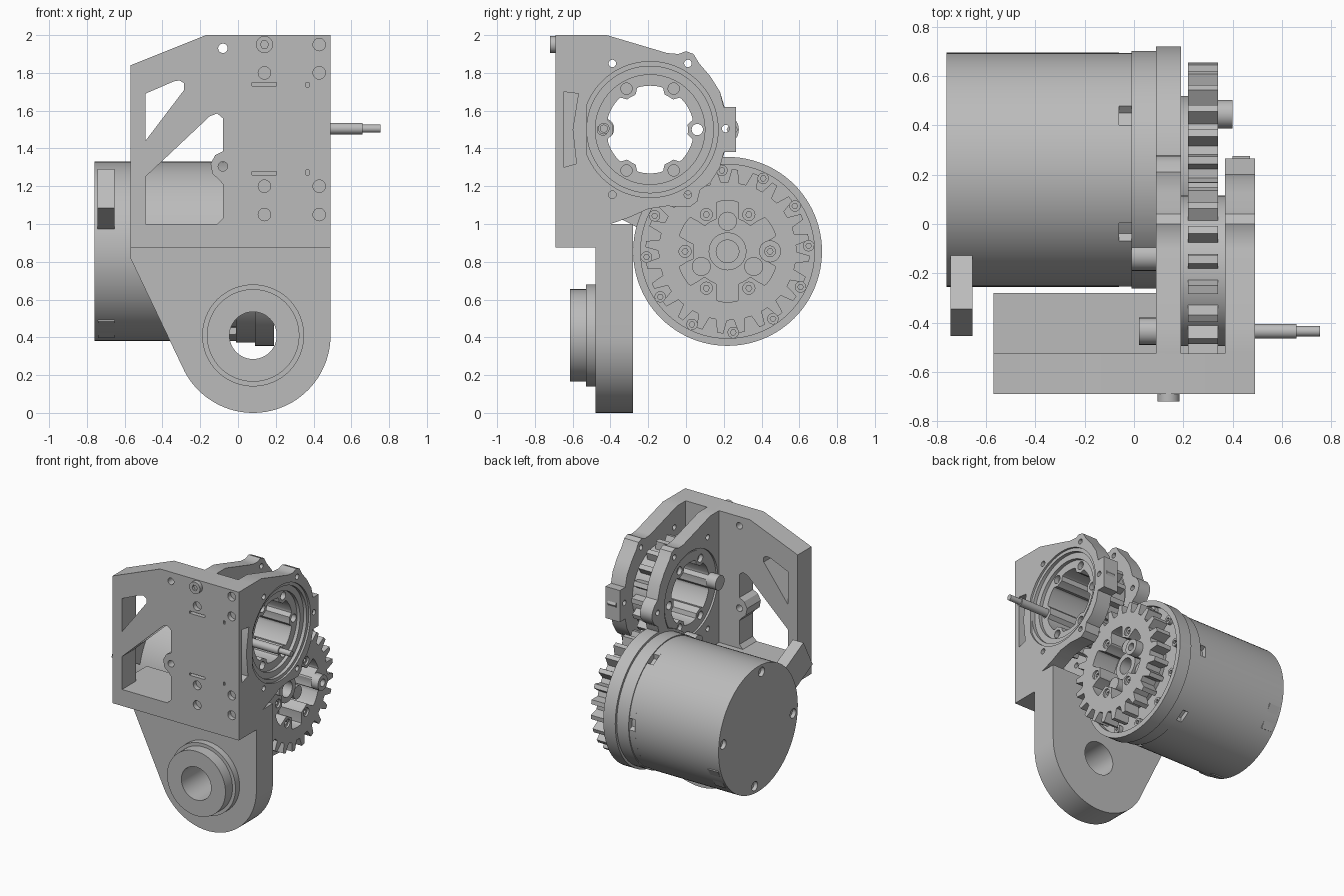
import bpy, bmesh
from math import sin, cos, pi, atan2, radians

if "Cube" in bpy.data.objects:
    bpy.data.objects.remove(bpy.data.objects["Cube"])

mat = bpy.data.materials.new("machined grey")
mat.use_nodes = True
GREY = (0.5, 0.5, 0.5, 1)
mat.diffuse_color = GREY
next(n for n in mat.node_tree.nodes if n.type == 'BSDF_PRINCIPLED').inputs["Base Color"].default_value = GREY


def finish(name, me):
    me.name = name
    me.shade_smooth()
    me.set_sharp_from_angle(angle=radians(28))
    me.materials.clear()
    me.materials.append(mat)
    ob = bpy.data.objects.new(name, me)
    bpy.context.collection.objects.link(ob)
    return ob


def evaluated_mesh(ob):
    dg = bpy.context.evaluated_depsgraph_get()
    return bpy.data.meshes.new_from_object(ob.evaluated_get(dg))


def prism(name, loops, lo, hi, axis='x'):
    """Extrude a filled outline (first loop) with holes (other loops) along an axis."""
    cu = bpy.data.curves.new("outline", 'CURVE')
    cu.dimensions = '2D'
    cu.fill_mode = 'BOTH'
    cu.extrude = (hi - lo) / 2
    for loop in loops:
        sp = cu.splines.new('POLY')
        sp.points.add(len(loop) - 1)
        for p, (u, v) in zip(sp.points, loop):
            p.co = (u, v, 0, 1)
        sp.use_cyclic_u = True
    tmp = bpy.data.objects.new("outline", cu)
    bpy.context.collection.objects.link(tmp)
    me = evaluated_mesh(tmp)
    bpy.data.objects.remove(tmp)
    mid = (lo + hi) / 2
    bm = bmesh.new()
    bm.from_mesh(me)
    for v in bm.verts:
        a, b, c = v.co
        v.co = (c + mid, a, b) if axis == 'x' else (a, mid - c, b)
    bmesh.ops.remove_doubles(bm, verts=bm.verts, dist=0.0002)
    bmesh.ops.recalc_face_normals(bm, faces=bm.faces)
    bm.to_mesh(me)
    bm.free()
    return finish(name, me)


def polar(c, radius, n=48):
    f = radius if callable(radius) else (lambda t: radius)
    return [(c[0] + f(2 * pi * i / n) * cos(2 * pi * i / n),
             c[1] + f(2 * pi * i / n) * sin(2 * pi * i / n)) for i in range(n)]


def spaced(c, r, n, start=0.0):
    return [(c[0] + r * cos(start + 2 * pi * i / n), c[1] + r * sin(start + 2 * pi * i / n)) for i in range(n)]


def rect(u0, u1, v0, v1):
    return [(u0, v0), (u1, v0), (u1, v1), (u0, v1)]


def scallop(c, rout, rin, half, n=6, start=0.0):
    """Opening that dips inwards around n evenly spaced screw tabs."""
    def f(t):
        step = 2 * pi / n
        off = abs((t - start + step / 2) % step - step / 2)
        k = min(1, max(0, (off - half) / 0.12))
        return rin + (rout - rin) * k * k * (3 - 2 * k)
    return polar(c, f, 144)


def gear(c, n, root, tip, phase):
    pts = []
    for i in range(n):
        for off, r in ((-.31, root), (-.14, tip), (.14, tip), (.31, root)):
            t = phase + (i + off) * 2 * pi / n
            pts.append((c[0] + r * cos(t), c[1] + r * sin(t)))
    return pts


UP, LOW = (-.19, 1.5), (.22, .855)      # gear axes as (y, z)
EYE = (.08, .41)                        # mounting eye as (x, z)

# ---- Front plate: thin drilled face over a core, both with lightening windows
plate = [(-.57, .875), (.49, .875), (.49, 2), (-.17, 2), (-.57, 1.84)]
upper_window = [(-.49, 1.44), (-.49, 1.69), (-.34, 1.755), (-.31, 1.76), (-.285, 1.745), (-.285, 1.71)]
lower_window = [(-.49, 1.0), (-.49, 1.25), (-.15, 1.57), (-.11, 1.585), (-.08, 1.56), (-.08, 1.385),
                (-.12, 1.365), (-.145, 1.32), (-.135, 1.265), (-.1, 1.235), (-.08, 1.21),
                (-.08, 1.03), (-.11, 1.0)]
through = [upper_window, lower_window] + [polar((-.08, z), .025, 24) for z in (1.93, 1.305)]
blind = [polar((x, z), .033, 24) for x in (.14, .43) for z in (1.05, 1.2, 1.8, 1.95)]
slots = [rect(.075, .205, z, z + .018) for z in (1.26, 1.73)]
slots += [rect(.36, .375, z, z + .025) for z in (1.26, 1.725)]
face = prism("front_plate_face", [plate] + through + blind + slots, -.69, -.655, 'y')
core = prism("front_plate_core", [plate] + through, -.655, -.525, 'y')

# Pocket in the plate's side edge
cutter = prism("side_pocket_cutter", [[(-.649, 1.3), (-.58, 1.32), (-.6, 1.5), (-.57, 1.69), (-.649, 1.7)]], .41, .6)
cutter.hide_render = True
mod = core.modifiers.new("pocket", 'BOOLEAN')
mod.operation, mod.object = 'DIFFERENCE', cutter
cut = evaluated_mesh(core)
bpy.data.objects.remove(core)
bpy.data.objects.remove(cutter)
finish("front_plate_core", cut)

# Screw with a hex socket in the front plate
prism("front_screw", [polar((.14, 1.95), .045, 32), polar((.14, 1.95), .022, 6)], -.72, -.68, 'y')
prism("front_screw_seat", [polar((.14, 1.95), .04, 24)], -.70, -.65, 'y')

# ---- Shelf and lower mounting eye
prism("shelf", [rect(-.57, .49, .875, 1.0)], -.69, -.28, 'y')
arc = [(EYE[0] + .41 * cos(radians(a)), EYE[1] + .41 * sin(radians(a))) for a in range(208, 361, 4)]
prism("mounting_lug", [[(-.57, .95), (-.57, .82)] + arc + [(.49, .95)], polar(EYE, .125)], -.48, -.28, 'y')
prism("lug_collar", [polar(EYE, .27, 64), polar(EYE, .125)], -.53, -.48, 'y')
prism("lug_boss", [polar(EYE, .245, 64), polar(EYE, .125)], -.615, -.53, 'y')

# ---- Two bearing side plates around the upper gear
top_edge = [(-.53, 1.0), (-.53, 2.0), (-.42, 2.0), (-.1, 1.905), (-.04, 1.9), (0, 1.915), (.04, 1.9),
            (.07, 1.85), (.13, 1.78), (.18, 1.7)]
bottom_edge = [(.18, 1.3), (.13, 1.22), (.075, 1.18), (.06, 1.12), (.02, 1.09), (-.03, 1.09),
               (-.1, 1.095), (-.2, 1.08), (-.3, 1.035), (-.4, 1.0)]
square_tab = [(.2, 1.62), (.265, 1.62), (.265, 1.38), (.2, 1.38)]
round_tab = [(.21, 1.6), (.25, 1.57), (.275, 1.53), (.28, 1.5), (.275, 1.47), (.25, 1.43), (.21, 1.4)]
pins = [(-.39, 1.85), (.01, 1.85), (.21, 1.505), (.01, 1.155), (-.39, 1.155)]
pin_holes = [polar(p, .02, 16) for p in pins]
prism("outer_side_plate", [top_edge + square_tab + bottom_edge, polar(UP, .36, 72)] + pin_holes, .37, .49)
prism("inner_side_plate", [top_edge + round_tab + bottom_edge, polar(UP, .32, 72)] + pin_holes, .09, .19)
prism("outer_bearing_race", [polar(UP, .361, 72), polar(UP, .335, 72)], .37, .475)
prism("bearing_shield", [polar(UP, .336, 72), polar(UP, .29, 72)], .37, .45)
prism("inner_bearing_race", [polar(UP, .321, 72), polar(UP, .29, 72)], .105, .18)
prism("tab_pin", [polar((.245, 1.5), .03, 6)], .40, .47)

# ---- Upper gear on its scalloped hub
mesh_dir = atan2(LOW[1] - UP[1], LOW[0] - UP[0])
hub_open = scallop(UP, .232, .2, .12)
hub_holes = [polar(p, .03, 20) for p in spaced(UP, .25, 6)]
prism("upper_hub", [polar(UP, .305, 72), hub_open] + hub_holes, .1, .425)
prism("upper_gear", [gear(UP, 18, .295, .36, mesh_dir), hub_open] + hub_holes, .22, .34)
for p in spaced(UP, .25, 6)[1:]:
    prism("hub_screw", [polar(p, .03, 20)], .13, .39)

# Long stepped pin through the hub
PIN = (-.435, 1.505)
for name, r, lo, hi in (("pin_head", .055, .02, .1), ("pin_shank", .03, .09, .66), ("pin_tip", .021, .65, .755)):
    prism(name, [polar(PIN, r, 24)], lo, hi)


# ---- Motor
def notched(t):
    off = abs((t - radians(2) + pi / 6) % (pi / 3) - pi / 6)
    return .44 if off < .075 else .475


prism("motor_end_cap", [polar(LOW, .475, 96)] + [polar(p, .035, 20) for p in spaced(LOW, .42, 4, .1)], -.76, -.73)
prism("motor_body", [polar(LOW, .475, 96)], -.73, -.06)
prism("motor_vent_band", [polar(LOW, notched, 240)], -.06, -.01)
prism("motor_flange", [polar(LOW, .482, 96)], -.01, .15)
prism("motor_rim", [polar(LOW, .5, 96), polar(LOW, .46, 96)], .09, .19)
prism("flange_boss", [polar((-.13, 1.17), .06, 24)], -.01, .09)
for p in spaced(LOW, .43, 12, radians(4)):
    prism("flange_screw", [polar(p, .03, 20), polar(p, .015, 6)], .15, .18)

# Cable outlet and flat pads near the motor's end
prism("cable_outlet", [[(-.345, 1.29), (-.455, 1.085), (-.2, .952), (-.09, 1.157)]], -.745, -.655)
for a in (radians(241), radians(-30)):
    u, v = (cos(a), sin(a)), (-sin(a), cos(a))
    pad = [(LOW[0] + r * u[0] + s * v[0], LOW[1] + r * u[1] + s * v[1])
           for r, s in ((.44, -.09), (.474, -.09), (.474, .09), (.44, .09))]
    prism("motor_pad", [pad], -.74, -.655)

# ---- Lower gear with carrier, planet posts and screws
low_open = scallop(LOW, .268, .18, .2)
screws = spaced(LOW, .225, 6)
low_holes = [polar(p, .032, 20) for p in screws]
prism("gear_spacer", [polar(LOW, .3, 72), low_open], .14, .22)
prism("lower_gear", [gear(LOW, 24, .365, .435, mesh_dir + pi + pi / 24), low_open] + low_holes, .22, .34)
prism("sun_hub", [polar(LOW, .1, 36), polar(LOW, .06, 36)], .14, .26)
for p in spaced(LOW, .16, 3, pi / 2):
    prism("planet_post", [polar(p, .05, 24)], .14, .25)
for p in screws:
    prism("gear_screw", [polar(p, .032, 20), polar(p, .016, 6)], .2, .325)
prism("gear_nut", [polar(screws[0], .058, 24), polar(screws[0], .028, 24)], .34, .4)
